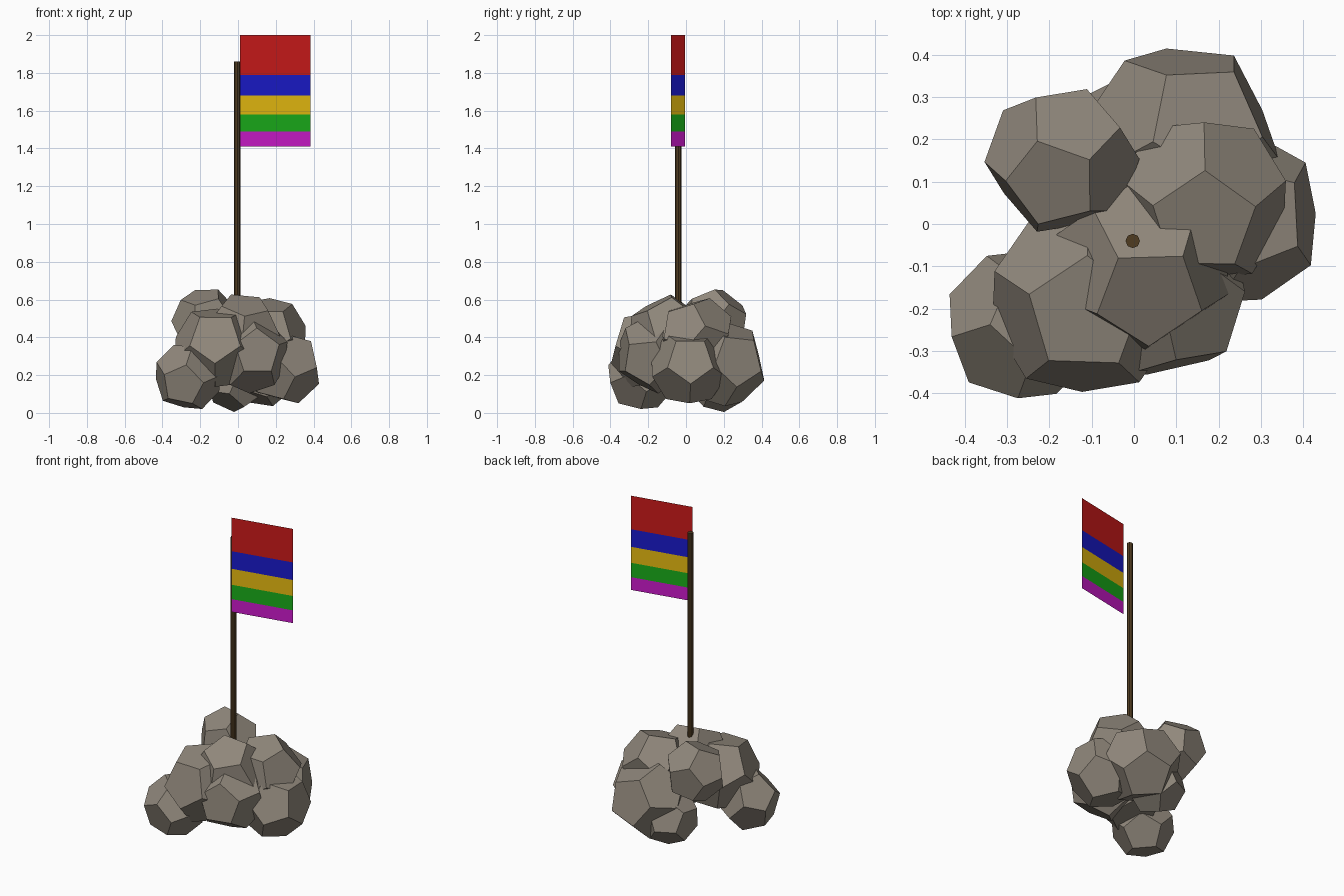
import bpy, bmesh, math
from mathutils import Vector, Matrix

if "Cube" in bpy.data.objects:
    bpy.data.objects.remove(bpy.data.objects["Cube"])

PHI = (1 + math.sqrt(5)) / 2


def material(name, rgb):
    m = bpy.data.materials.new(name)
    m.diffuse_color = (*rgb, 1)
    m.use_nodes = True
    m.node_tree.nodes["Principled BSDF"].inputs["Base Color"].default_value = m.diffuse_color
    return m


def add_object(name, bm, mat):
    me = bpy.data.meshes.new(name)
    bm.to_mesh(me)
    bm.free()
    me.materials.append(mat)
    ob = bpy.data.objects.new(name, me)
    bpy.context.collection.objects.link(ob)
    return ob


def basis(normal, toward):
    z = Vector(normal).normalized()
    t = Vector(toward)
    x = (t - z * t.dot(z)).normalized()
    return Matrix((x, z.cross(x), z)).transposed()


def rock(name, center, radius, normal, toward, mat):
    """Dodecahedron with one face along normal, one of its edges toward a direction."""
    pts = [(x, y, z) for x in (-1, 1) for y in (-1, 1) for z in (-1, 1)]
    for a in (-1 / PHI, 1 / PHI):
        for b in (-PHI, PHI):
            pts += [(0, a, b), (a, b, 0), (b, 0, a)]
    rot = basis(normal, toward) @ basis((1, 0, PHI), (-1, 0, PHI)).transposed()
    bm = bmesh.new()
    for p in pts:
        bm.verts.new(Vector(center) + rot @ Vector(p) * (radius / math.sqrt(3)))
    bmesh.ops.convex_hull(bm, input=bm.verts[:])
    bmesh.ops.dissolve_limit(bm, angle_limit=0.05, verts=bm.verts[:], edges=bm.edges[:])
    bmesh.ops.recalc_face_normals(bm, faces=bm.faces[:])
    return add_object(name, bm, mat)


# Rock pile
stone = material("stone", (0.28, 0.245, 0.2))
rocks = [
    ("rock_front_left", (-.265, -.238, .19), .185, (-.48, -.58, .66), (-.69, .49, .53)),
    ("rock_core", (-.115, -.18, .345), .232, (-.03, -.96, .28), (0, -.17, .98)),
    ("rock_top", (.02, -.095, .42), .215, (.1, -.45, .88), (0, 1, .3)),
    ("rock_back_left_top", (-.17, .15, .482), .183, (-.16, -.37, .91), (.19, .6, .78)),
    ("rock_right_top", (.16, .055, .41), .21, (.03, -.3, .95), (.55, .54, .64)),
    ("rock_back_right", (.115, .2, .26), .235, (.03, .97, .23), (1, 0, 0)),
    ("rock_right", (.24, .015, .245), .21, (.97, .05, .2), (0, 0, 1)),
    ("rock_front", (.065, -.17, .31), .208, (.22, -.96, .08), (0, 0, -1)),
    ("rock_back_bottom", (-.01, .18, .175), .172, (-.4, .8, .3), (0, 0, -1)),
]
for name, c, r, n, t in rocks:
    rock(name, c, r, n, t, stone)

# Pole
bm = bmesh.new()
bottom, top = 0.5, 1.86
bmesh.ops.create_cone(bm, cap_ends=True, segments=8, radius1=.017, radius2=.017,
                      depth=top - bottom,
                      matrix=Matrix.Translation((-.003, -.04, (top + bottom) / 2)))
add_object("pole", bm, material("wood", (.08, .045, .015)))

# Flag stripes, thin sheets turned slightly about the pole
levels = [2.0, 1.79, 1.68, 1.58, 1.49, 1.41]
colours = [("red", (.6, .01, .01)), ("blue", (.01, .01, .6)),
           ("yellow", (.8, .5, .005)), ("green", (.01, .42, .01)),
           ("purple", (.6, .01, .6))]
inner, outer = (.01, -.08), (.383, -.004)
for (name, rgb), hi, lo in zip(colours, levels, levels[1:]):
    bm = bmesh.new()
    bm.faces.new([bm.verts.new((*p, z)) for p, z in
                  ((inner, lo), (outer, lo), (outer, hi), (inner, hi))])
    add_object("flag_stripe_" + name, bm, material(name, rgb))
